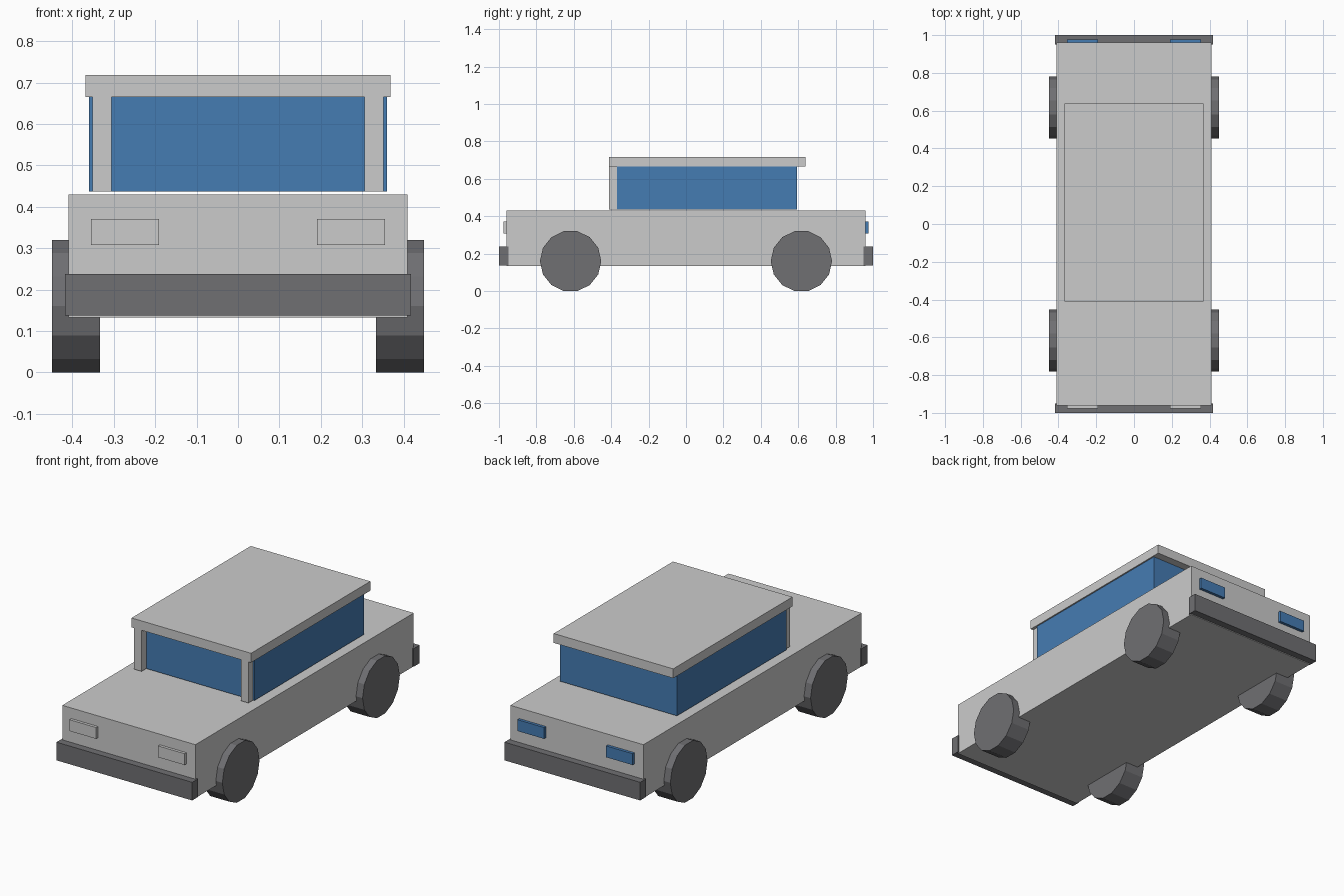
import bpy
import bmesh
from math import pi
from mathutils import Matrix

if "Cube" in bpy.data.objects:
    bpy.data.objects.remove(bpy.data.objects["Cube"])


def material(name, color):
    m = bpy.data.materials.new(name)
    m.diffuse_color = (*color, 1)
    m.use_nodes = True
    m.node_tree.nodes["Principled BSDF"].inputs["Base Color"].default_value = m.diffuse_color
    return m


BLUE = material("blue", (0.06, 0.2, 0.45))
DARK = material("dark_grey", (0.16, 0.16, 0.17))


def add(name, bm, mat=None):
    mesh = bpy.data.meshes.new(name)
    bm.to_mesh(mesh)
    bm.free()
    obj = bpy.data.objects.new(name, mesh)
    bpy.context.collection.objects.link(obj)
    if mat:
        mesh.materials.append(mat)
    return obj


def box(name, x, y, z, mat=None):
    """Box spanning the given (min, max) ranges."""
    bm = bmesh.new()
    spans = (x, y, z)
    mid = [(a + b) / 2 for a, b in spans]
    size = [b - a for a, b in spans]
    bmesh.ops.create_cube(bm, size=1, matrix=Matrix.Translation(mid) @ Matrix.Diagonal((*size, 1)))
    return add(name, bm, mat)


def wheel(name, x, y, mat):
    """14-sided wheel with its axle along x."""
    bm = bmesh.new()
    m = (Matrix.Translation((x, y, 0.16)) @ Matrix.Rotation(pi / 2, 4, 'Z')
         @ Matrix.Rotation(pi / 2, 4, 'X'))
    bmesh.ops.create_cone(bm, cap_ends=True, segments=14, radius1=0.164, radius2=0.164,
                          depth=0.117, matrix=m)
    # Seat a vertex on the horizontal line so the tread has a flat bottom
    low = min(v.co.z for v in bm.verts)
    if low < -0.002:
        bmesh.ops.rotate(bm, verts=bm.verts, cent=(x, y, 0.16),
                         matrix=Matrix.Rotation(pi / 14, 3, 'X'))
    return add(name, bm, mat)


def span(a, b, side):
    return tuple(sorted((a * side, b * side)))


# Body, cabin glass and roof
box("body", (-0.41, 0.41), (-0.96, 0.96), (0.133, 0.43))
box("cabin_glass", (-0.36, 0.36), (-0.37, 0.593), (0.437, 0.667), BLUE)
box("roof", (-0.368, 0.368), (-0.411, 0.638), (0.666, 0.718))

# Bumpers
for end, s in (("front", -1), ("rear", 1)):
    box(end + "_bumper", (-0.418, 0.418), span(0.949, 1.0, s), (0.137, 0.238), DARK)

# Paired parts: pillars, lights and wheels
for side, s in (("left", -1), ("right", 1)):
    box(side + "_windscreen_pillar", span(0.306, 0.352, s), (-0.411, -0.367), (0.437, 0.667))
    for end, e, mat in (("front", -1, None), ("rear", 1, BLUE)):
        box(f"{end}_{side}_light", span(0.191, 0.355, s), span(0.95, 0.976, e), (0.308, 0.371), mat)
        wheel(f"{end}_{side}_wheel", 0.3915 * s, 0.617 * e, DARK)
